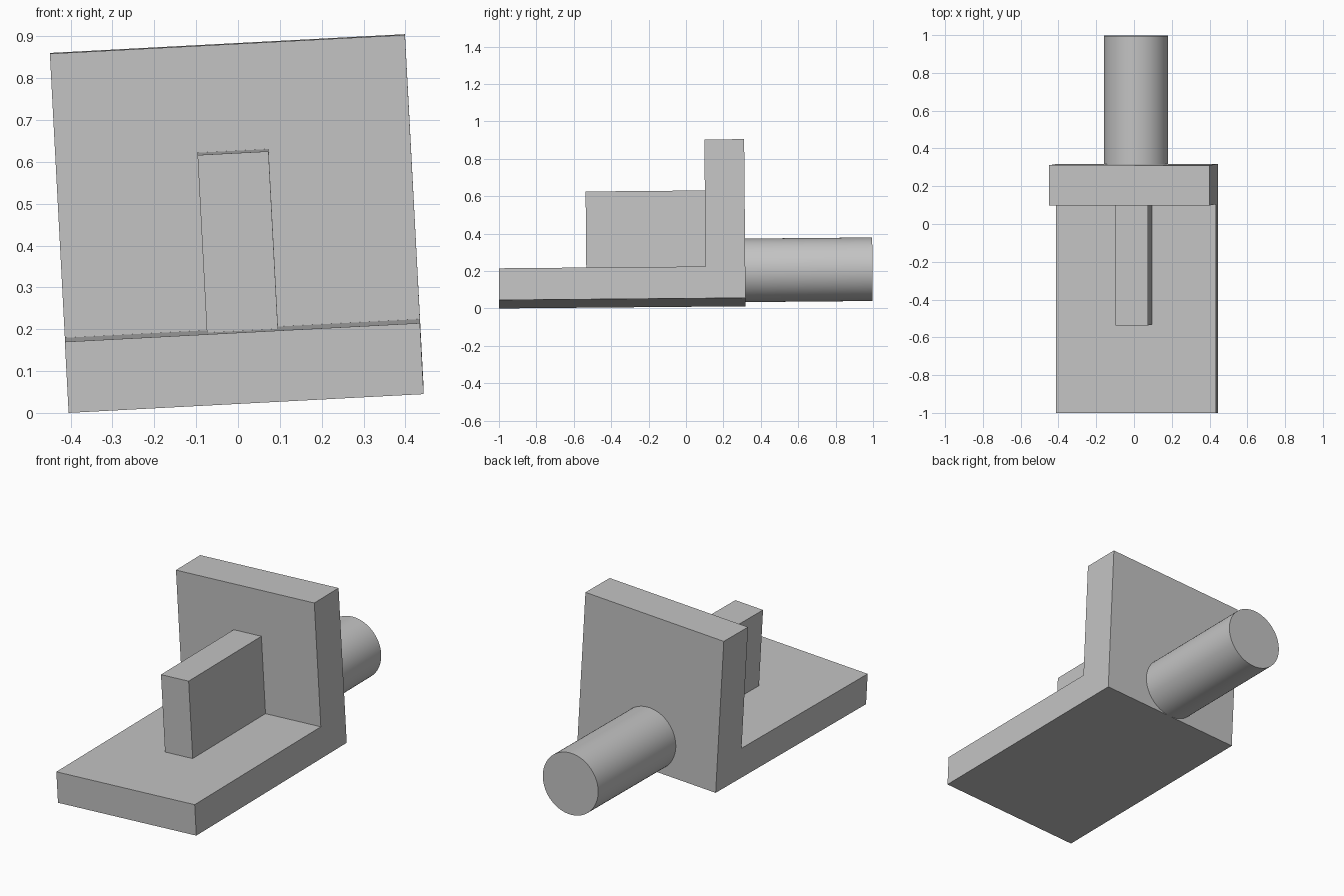
import bpy, bmesh, math
from mathutils import Matrix, Vector

if "Cube" in bpy.data.objects:
    bpy.data.objects.remove(bpy.data.objects["Cube"])

U = 0.085                    # design unit: the bracket is 10 units wide
grey = bpy.data.materials.new("plain grey")
grey.diffuse_color = (0.55, 0.55, 0.55, 1)
grey.use_nodes = True
grey.node_tree.nodes["Principled BSDF"].inputs["Base Color"].default_value = grey.diffuse_color

# whole part leans slightly about y and x, pivoting on its front bottom edge
TILT = (Matrix.Translation((0.0195, -0.999, 0.0225))
        @ Matrix.Rotation(math.radians(0.5), 4, 'X')
        @ Matrix.Rotation(math.radians(-3.02), 4, 'Y'))


def finish(name, bm):
    bmesh.ops.recalc_face_normals(bm, faces=bm.faces)
    bm.transform(TILT)
    mesh = bpy.data.meshes.new(name)
    bm.to_mesh(mesh)
    bm.free()
    mesh.materials.append(grey)
    obj = bpy.data.objects.new(name, mesh)
    bpy.context.collection.objects.link(obj)
    return obj


def side_profile(name, points, width):
    """Extrude a (y, z) outline across x, centred, all in design units."""
    bm = bmesh.new()
    face = bm.faces.new([bm.verts.new((-width / 2 * U, y * U, z * U)) for y, z in points])
    out = bmesh.ops.extrude_face_region(bm, geom=[face])
    verts = [v for v in out["geom"] if isinstance(v, bmesh.types.BMVert)]
    bmesh.ops.translate(bm, verts=verts, vec=Vector((width * U, 0, 0)))
    return finish(name, bm)


# L-shaped bracket: base plate and upright wall
side_profile("bracket", [(0, 0), (15.5, 0), (15.5, 10), (13, 10), (13, 2), (0, 2)], 10)

# Upright rib standing on the plate against the wall
side_profile("rib", [(5.5, 2), (13, 2), (13, 7), (5.5, 7)], 2)

# Round shaft behind the wall
bm = bmesh.new()
bmesh.ops.create_cone(bm, cap_ends=True, segments=64, radius1=2 * U, radius2=2 * U, depth=8 * U,
                      matrix=Matrix.Translation((0, 19.5 * U, 2 * U)) @ Matrix.Rotation(math.pi / 2, 4, 'X'))
shaft = finish("shaft", bm)
bpy.context.view_layer.objects.active = shaft
shaft.select_set(True)
bpy.ops.object.shade_smooth_by_angle(angle=math.radians(30))
